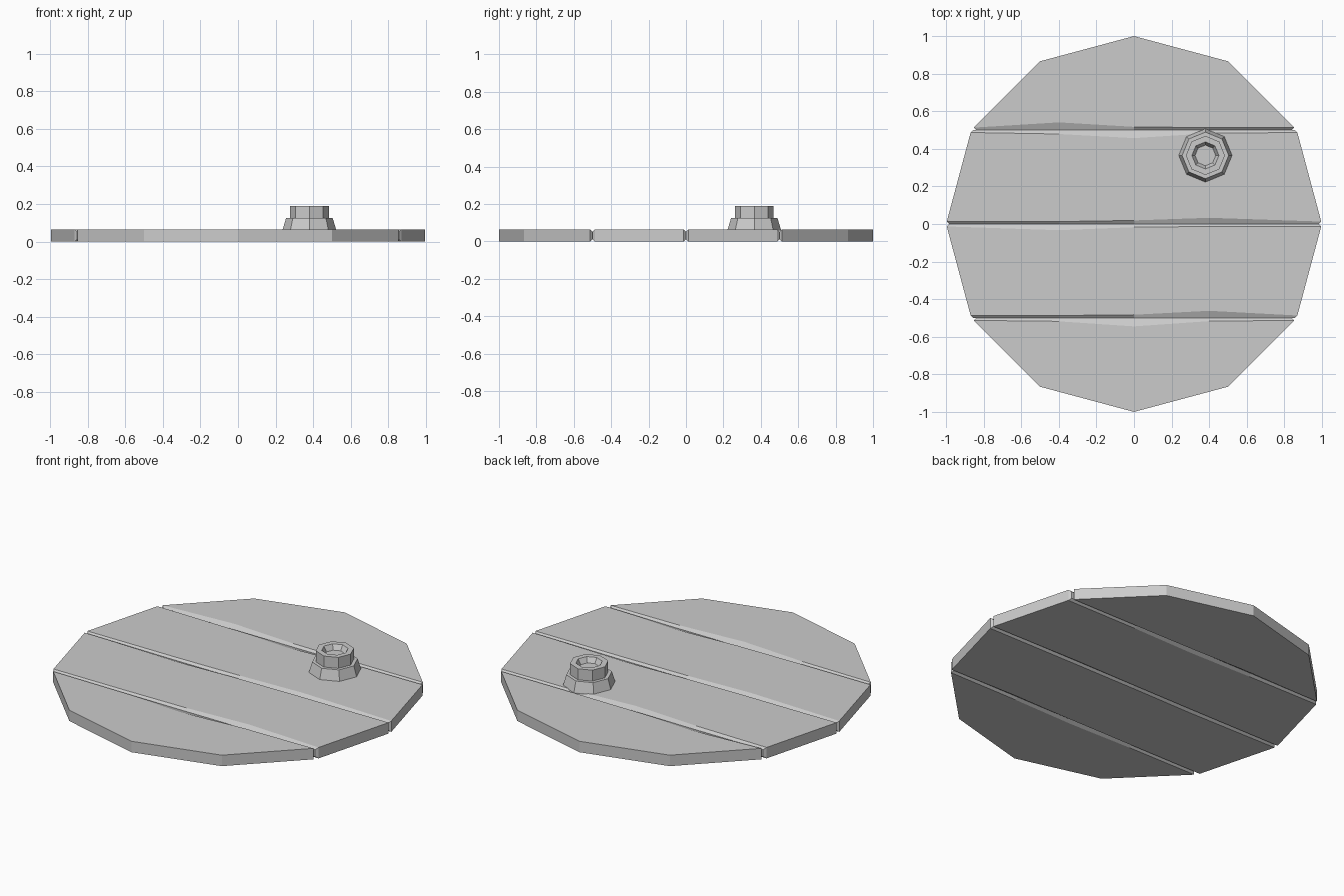
import bpy, bmesh
from math import sin, cos, pi, radians

if "Cube" in bpy.data.objects:
    bpy.data.objects.remove(bpy.data.objects["Cube"])

THICK, DROP, GAP, NOTCH = 0.065, 0.012, 0.013, 0.013

grey = bpy.data.materials.new("plain grey")
grey.use_nodes = True
grey.diffuse_color = (0.6, 0.6, 0.6, 1)
grey.node_tree.nodes["Principled BSDF"].inputs["Base Color"].default_value = (0.6, 0.6, 0.6, 1)

RIM = [(sin(radians(a)), cos(radians(a))) for a in range(0, 181, 30)]


def half_width(y):
    """Half width of the twelve-sided lid at height y."""
    for (x1, y1), (x2, y2) in zip(RIM, RIM[1:]):
        if y2 - 1e-6 <= y <= y1 + 1e-6:
            return x1 + (x2 - x1) * (y1 - y) / (y1 - y2)


def finish(name, rings):
    """Skin closed rings of equal length and cap both ends."""
    bm = bmesh.new()
    loops = [[bm.verts.new(p) for p in ring] for ring in rings]
    n = len(loops[0])
    for a, b in zip(loops, loops[1:]):
        for i in range(n):
            j = (i + 1) % n
            bm.faces.new((a[i], a[j], b[j], b[i]))
    bm.faces.new(loops[0][::-1])
    bm.faces.new(loops[-1])
    bmesh.ops.remove_doubles(bm, verts=bm.verts, dist=1e-4)
    bmesh.ops.recalc_face_normals(bm, faces=bm.faces)
    mesh = bpy.data.meshes.new(name)
    bm.to_mesh(mesh)
    bm.free()
    mesh.materials.append(grey)
    obj = bpy.data.objects.new(name, mesh)
    bpy.context.collection.objects.link(obj)


def seam(y, inward, wear, level):
    """Points left to right along a seam; worn back from it on the outer levels."""
    edge = y + inward * GAP
    w = half_width(edge)
    if level in (1, 2):
        ends, mids = (w - NOTCH, y), [(x, y) for x in (-0.4, 0, 0.4)]
    else:
        k = 1 if level == 3 else 0.3
        ends = (w, edge)
        mids = [(x, edge + inward * k * d) for x, d in zip((-0.4, 0, 0.4), wear)]
    return [(-w, edge), (-ends[0], ends[1]), *mids, ends, (w, edge)]


def plank(name, low, high, low_wear, high_wear):
    rings = []
    for level, z in enumerate((0, DROP, THICK - DROP, THICK)):
        bottom = seam(low, 1, low_wear, level) if low > -1 else [(0, -1)]
        top = seam(high, -1, high_wear, level) if high < 1 else [(0, 1)]
        side = [p for p in RIM if low + 0.1 < p[1] < high - 0.1]
        outline = bottom + side[::-1] + top[::-1] + [(-x, y) for x, y in side]
        rings.append([(x, y, z) for x, y in outline])
    finish(name, rings)


# Four planks with unevenly worn seam edges
plank("front_plank", -1, -0.5, (), (0.005, 0.032, 0.004))
plank("front_middle_plank", -0.5, 0, (0, 0.004, 0.025), (0.02, 0.004, 0))
plank("back_middle_plank", 0, 0.5, (0, 0.006, 0.02), (0.008, 0.03, 0.004))
plank("back_plank", 0.5, 1, (0.028, 0.004, 0), ())

# Eight-sided stepped knob with a recessed top
profile = [(0.142, THICK - 0.005), (0.142, THICK), (0.124, 0.125),
           (0.104, 0.125), (0.104, 0.19), (0.072, 0.19), (0.055, 0.16)]
finish("knob", [[(0.38 + r * cos(i * pi / 4), 0.365 + r * sin(i * pi / 4), z)
                 for i in range(8)] for r, z in profile])
